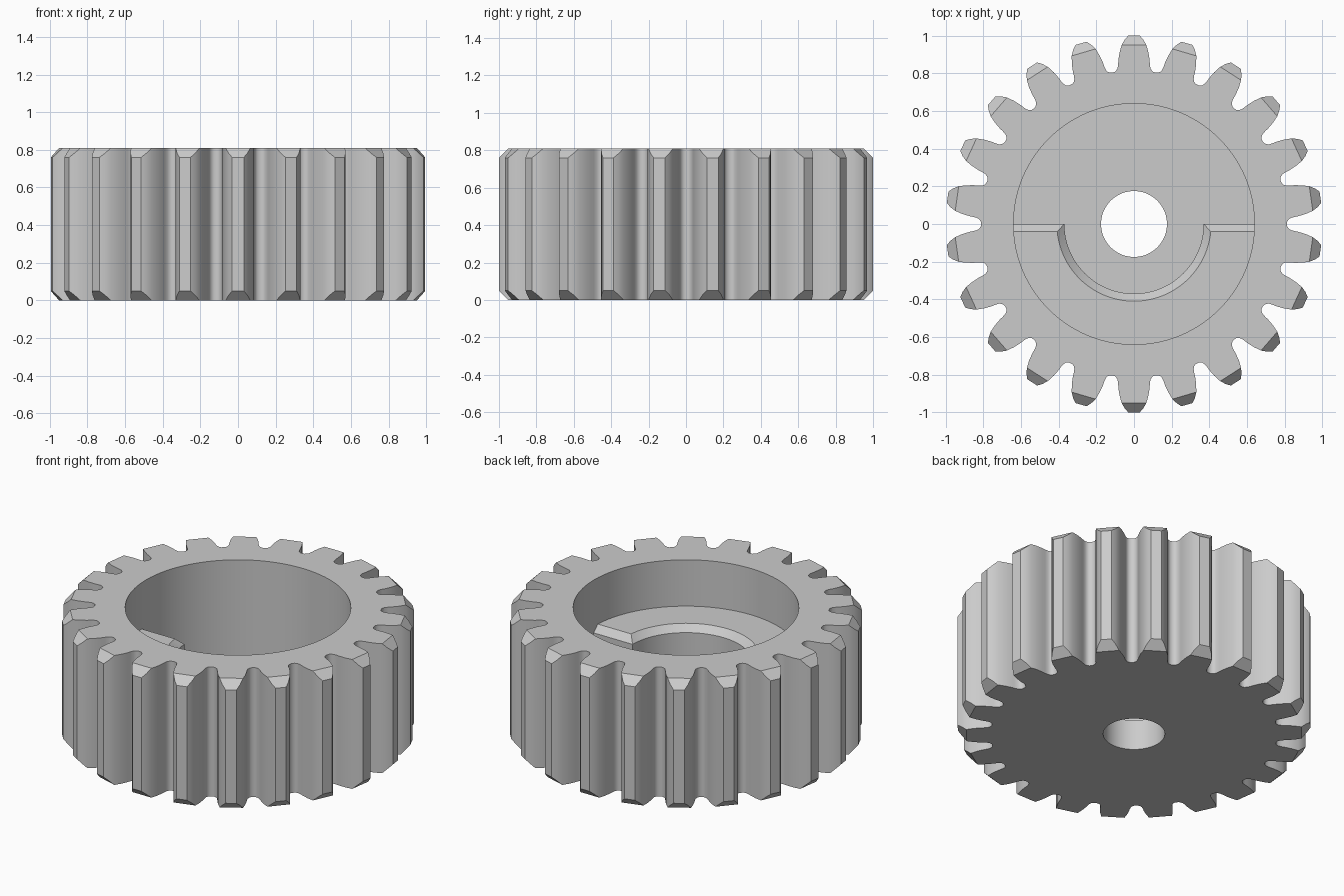
import bpy, bmesh
from math import pi, sin, cos, asin, radians

if "Cube" in bpy.data.objects:
    bpy.data.objects.remove(bpy.data.objects["Cube"], do_unlink=True)

TEETH = 22
HEIGHT = 0.81
FLOOR = 0.19        # thickness of the bottom web
RECESS = 0.64       # radius of the top recess
BORE = 0.175        # radius of the shaft hole
CHAMFER_Y = 0.95    # where the tooth end chamfer starts
SEGMENTS = 96

steel = bpy.data.materials.new("grey steel")
steel.use_nodes = True
colour = (0.6, 0.6, 0.6, 1.0)
steel.diffuse_color = colour
steel.node_tree.nodes["Principled BSDF"].inputs["Base Color"].default_value = colour


def finish(bm, name):
    bmesh.ops.recalc_face_normals(bm, faces=bm.faces)
    mesh = bpy.data.meshes.new(name)
    bm.to_mesh(mesh)
    bm.free()
    obj = bpy.data.objects.new(name, mesh)
    bpy.context.collection.objects.link(obj)
    mesh.materials.append(steel)
    bpy.ops.object.select_all(action='DESELECT')
    obj.select_set(True)
    bpy.context.view_layer.objects.active = obj
    bpy.ops.object.shade_smooth_by_angle(angle=radians(30))
    return obj


def bridge(bm, a, b, closed=True):
    n = len(a)
    for i in range(n if closed else n - 1):
        j = (i + 1) % n
        bm.faces.new((a[i], a[j], b[j], b[i]))


def loop_edges(bm, loop):
    edges = []
    for i, v in enumerate(loop):
        w = loop[(i + 1) % len(loop)]
        edges.append(bm.edges.get((v, w)) or bm.edges.new((v, w)))
    return edges


# Half tooth from tip to root: (half width, distance from the axis)
half = [(0.031, 1.0), (0.050, 0.978), (0.066, CHAMFER_Y), (0.077, 0.91),
        (0.083, 0.87), (0.084, 0.85), (0.087, 0.828), (0.094, 0.815),
        (0.104, 0.807)]
root = 0.8125
gap = pi / TEETH
tooth = ([(x, y) for x, y in reversed(half)] + [(-x, y) for x, y in half]
         + [(-root * sin(gap), root * cos(gap))])

# Gear body: toothed outside wall
bm = bmesh.new()
low, high, flat, chamfers = [], [], [], []
for t in range(TEETH):
    a = t * 2 * pi / TEETH
    tip = []
    for x, y in tooth:
        cut = max(0.0, y - CHAMFER_Y)
        px, py = x * cos(a) - y * sin(a), x * sin(a) + y * cos(a)
        if y >= CHAMFER_Y:
            tip.append(len(low))
        if y <= CHAMFER_Y:
            flat.append(len(low))
        low.append(bm.verts.new((px, py, cut)))
        high.append(bm.verts.new((px, py, HEIGHT - cut)))
    chamfers.append(tip)
bridge(bm, low, high)
for tip in chamfers:
    for ring in (low, high):
        bm.faces.new([ring[i] for i in tip])


# Recess, floor and bore turned around the axis
def circle(r, z):
    return [bm.verts.new((r * cos(2 * pi * i / SEGMENTS),
                          r * sin(2 * pi * i / SEGMENTS), z))
            for i in range(SEGMENTS)]


turned = [circle(RECESS, HEIGHT), circle(RECESS, FLOOR),
          circle(BORE, FLOOR), circle(BORE, 0)]
for a, b in zip(turned, turned[1:]):
    bridge(bm, a, b)

# Flat end faces between the teeth and the openings
for ring, opening, up in ((high, turned[0], 1), (low, turned[-1], -1)):
    edges = loop_edges(bm, [ring[i] for i in flat]) + loop_edges(bm, opening)
    bmesh.ops.triangle_fill(bm, edges=edges, use_beauty=True, normal=(0, 0, up))
finish(bm, "gear_body")

# Half ring step inside the recess, with chamfered inner and end edges
TOP, BEVEL, INNER = 0.52, 0.04, 0.37
OUTER = RECESS + 0.003
sections = [(OUTER, FLOOR - 0.01, 0), (OUTER, TOP - BEVEL, 0),
            (OUTER, TOP, BEVEL), (INNER + BEVEL, TOP, BEVEL),
            (INNER, TOP - BEVEL, 0), (INNER, FLOOR - 0.01, 0)]
bm = bmesh.new()
rings = []
steps = SEGMENTS // 2
for r, z, inset in sections:
    start = asin(inset / r)
    angles = [pi + start + (pi - 2 * start) * i / steps for i in range(steps + 1)]
    rings.append([bm.verts.new((r * cos(a), r * sin(a), z)) for a in angles])
for a, b in zip(rings, rings[1:] + rings[:1]):
    bridge(bm, a, b, closed=False)
for end in (0, -1):
    bm.faces.new([rings[i][end] for i in (1, 2, 3, 4)])
    bm.faces.new([rings[i][end] for i in (0, 1, 4, 5)])
finish(bm, "half_ring_step")
